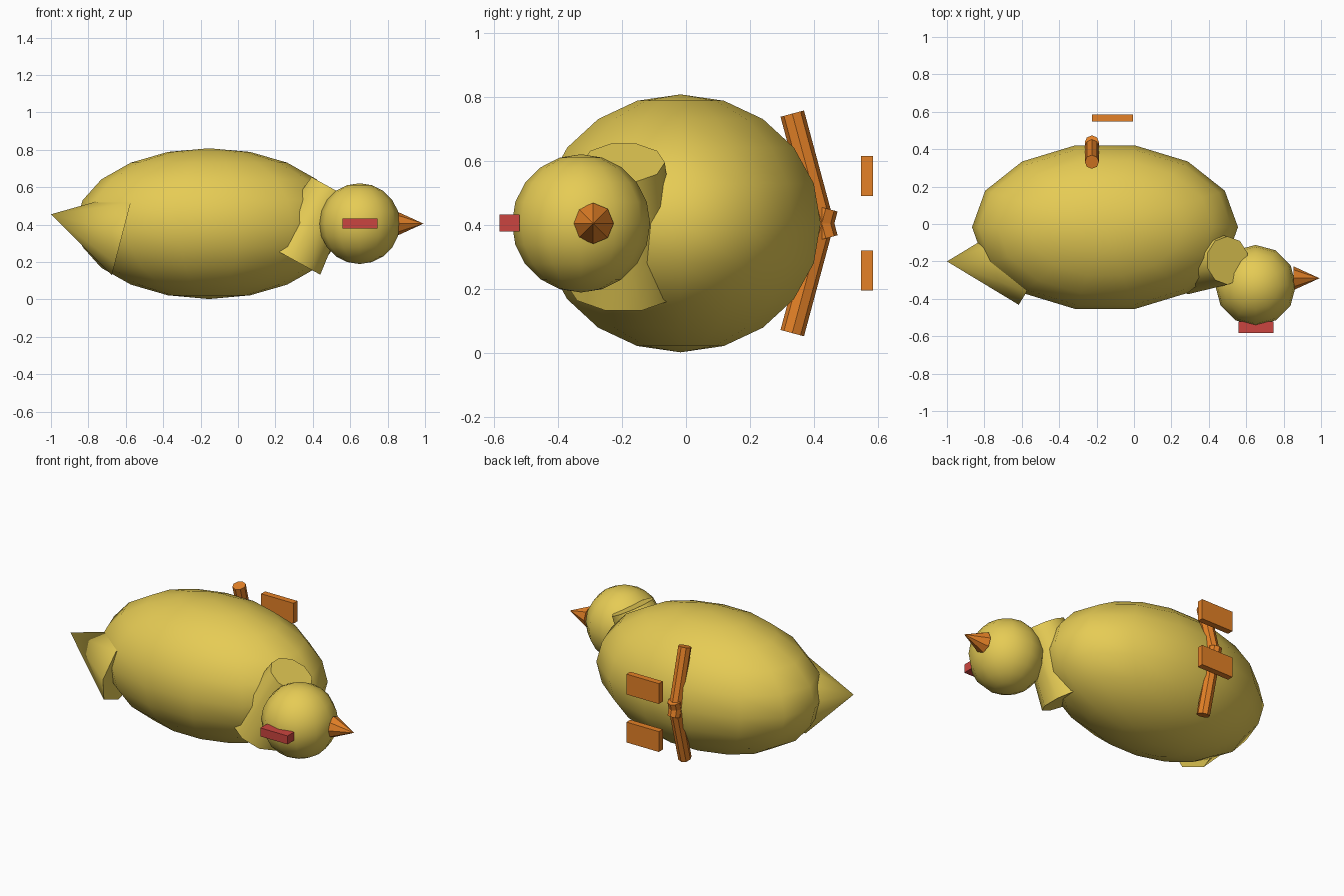
import bpy, bmesh, math
from mathutils import Matrix, Vector

if "Cube" in bpy.data.objects:
    bpy.data.objects.remove(bpy.data.objects["Cube"])


def material(name, rgb):
    m = bpy.data.materials.new(name)
    m.diffuse_color = (*rgb, 1)
    m.use_nodes = True
    m.node_tree.nodes["Principled BSDF"].inputs["Base Color"].default_value = m.diffuse_color
    return m


yellow = material("yellow", (0.79, 0.60, 0.09))
orange = material("orange", (0.78, 0.22, 0.02))
red = material("red", (0.60, 0.06, 0.05))

MID = 0.405  # mirror plane height: the bird lies on its side


def finish(name, bm, mat, smooth):
    me = bpy.data.meshes.new(name)
    bmesh.ops.recalc_face_normals(bm, faces=bm.faces)
    bm.to_mesh(me)
    bm.free()
    me.materials.append(mat)
    ob = bpy.data.objects.new(name, me)
    bpy.context.collection.objects.link(ob)
    if smooth:
        bpy.ops.object.select_all(action='DESELECT')
        ob.select_set(True)
        bpy.context.view_layer.objects.active = ob
        bpy.ops.object.shade_smooth_by_angle(angle=math.radians(42))
    return ob


def align(bm, angle):
    """Spin the mesh about z so one of its ring vertices sits at the given angle."""
    v = next(v for v in bm.verts if v.co.xy.length > 0.01)
    turn = angle - math.atan2(v.co.y, v.co.x)
    bm.transform(Matrix.Rotation(turn, 4, 'Z'))


def ball(name, centre, radii, segments, rings, mat):
    bm = bmesh.new()
    bmesh.ops.create_uvsphere(bm, u_segments=segments, v_segments=rings, radius=1)
    align(bm, 0)
    bm.transform(Matrix.Translation(centre) @ Matrix.Diagonal((*radii, 1)))
    return finish(name, bm, mat, True)


def cone(name, start, end, r1, r2, sides, mat, smooth=True):
    a, b = Vector(start), Vector(end)
    z = (b - a).normalized()
    y = Vector((0, 1, 0))
    if abs(z.y) > 0.1:
        y = Vector((1, 0, 0))
    x = y.cross(z).normalized()
    y = z.cross(x)
    rot = Matrix((x, y, z)).transposed().to_4x4()
    bm = bmesh.new()
    bmesh.ops.create_cone(bm, cap_ends=True, segments=sides, radius1=r1,
                          radius2=r2, depth=(b - a).length)
    bmesh.ops.remove_doubles(bm, verts=bm.verts, dist=1e-5)
    align(bm, math.pi / 2)
    bm.transform(Matrix.Translation((a + b) / 2) @ rot)
    return finish(name, bm, mat, smooth)


def box(name, lo, hi, mat):
    lo, hi = Vector(lo), Vector(hi)
    bm = bmesh.new()
    bmesh.ops.create_cube(bm, size=1)
    bm.transform(Matrix.Translation((lo + hi) / 2) @ Matrix.Diagonal((*(hi - lo), 1)))
    return finish(name, bm, mat, False)


# body and head
ball("body", (-0.155, -0.017, MID), (0.711, 0.449, 0.403), 14, 10, yellow)
ball("head", (0.65, -0.328, MID), (0.216, 0.216, 0.216), 12, 10, yellow)

# tapered neck and tail cone
cone("neck", (0.29, -0.195, 0.215), (0.50, -0.195, 0.595), 0.18, 0.129, 10, yellow)
cone("tail", (-0.616, -0.2, 0.355), (-1.0, -0.2, 0.455), 0.232, 0, 8, yellow)

# beak and comb
cone("beak", (0.852, -0.29, MID), (0.992, -0.29, MID), 0.064, 0, 8, orange, False)
box("comb", (0.56, -0.583, 0.38), (0.745, -0.52, 0.432), red)

# paired legs and feet
for side, s in (("left", 1), ("right", -1)):
    cone(side + "_leg", (-0.225, 0.437, MID - s * 0.047),
         (-0.225, 0.332, MID + s * 0.343), 0.038, 0.038, 8, orange)
    za, zb = sorted((MID + s * 0.085, MID + s * 0.21))
    box(side + "_foot", (-0.225, 0.547, za), (-0.005, 0.585, zb), orange)
